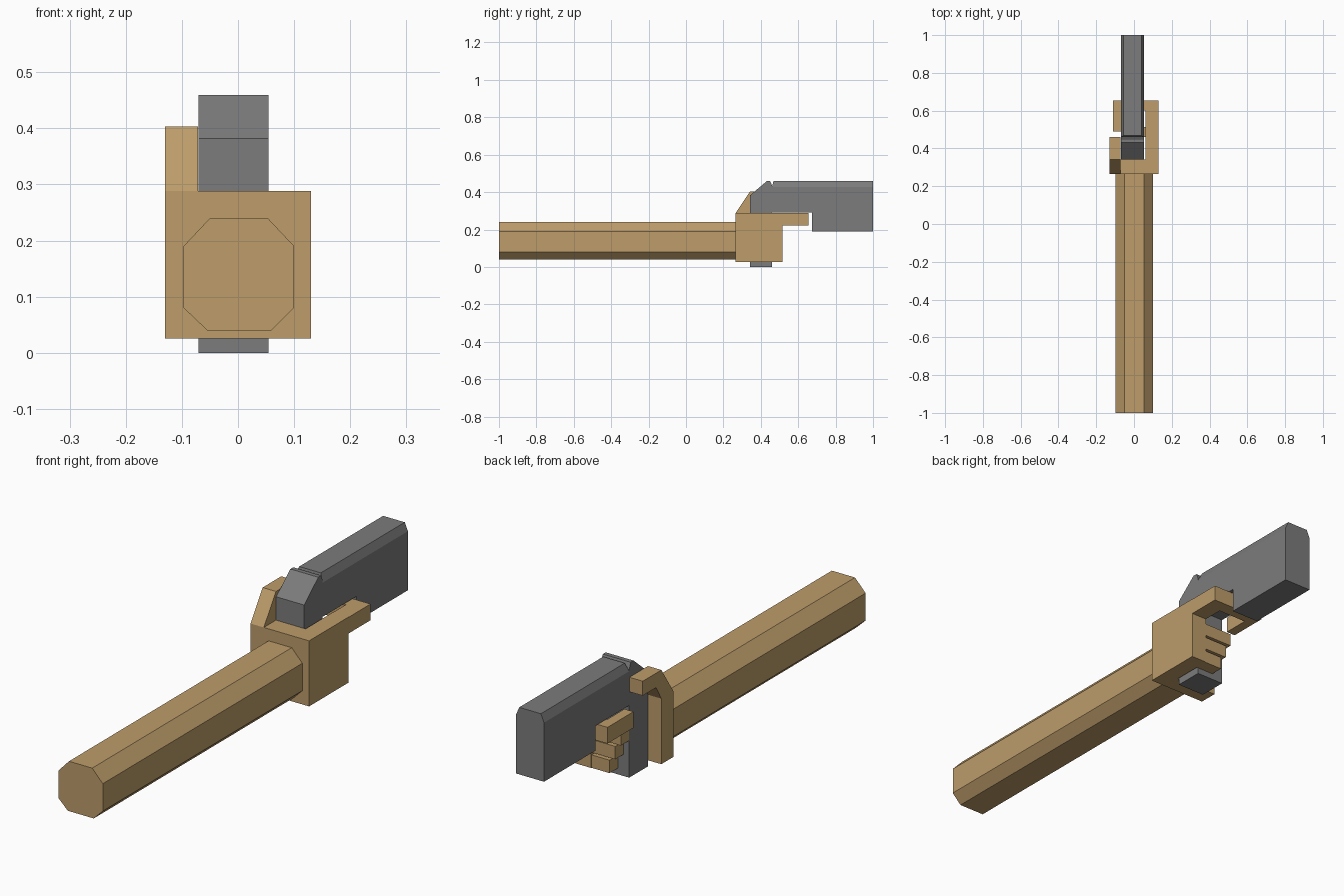
import bpy
import bmesh

cube = bpy.data.objects.get("Cube")
if cube:
    bpy.data.objects.remove(cube, do_unlink=True)


def make_material(name, color):
    mat = bpy.data.materials.new(name)
    mat.use_nodes = True
    mat.diffuse_color = color
    mat.node_tree.nodes["Principled BSDF"].inputs["Base Color"].default_value = color
    return mat


tan = make_material("tan_skin", (0.51, 0.335, 0.145, 1))
gray = make_material("gunmetal_gray", (0.2, 0.2, 0.2, 1))


def prism(name, mat, profile, axis, start, end, chamfer=None):
    """Extrude a profile along x (y, z points) or along y (x, z points)."""
    bm = bmesh.new()
    rings = []
    for d in (start, end):
        rings.append([bm.verts.new((d, a, b) if axis == "x" else (a, d, b))
                      for a, b in profile])
    bm.faces.new(rings[0])
    bm.faces.new(rings[1][::-1])
    for i in range(len(profile)):
        j = (i + 1) % len(profile)
        bm.faces.new((rings[0][j], rings[0][i], rings[1][i], rings[1][j]))
    if chamfer:
        chamfer(bm)
    bmesh.ops.recalc_face_normals(bm, faces=bm.faces)
    mesh = bpy.data.meshes.new(name)
    bm.to_mesh(mesh)
    bm.free()
    mesh.materials.append(mat)
    obj = bpy.data.objects.new(name, mesh)
    bpy.context.scene.collection.objects.link(obj)
    return obj


def box(name, mat, x, y, z):
    profile = [(y[0], z[0]), (y[1], z[0]), (y[1], z[1]), (y[0], z[1])]
    return prism(name, mat, profile, "x", x[0], x[1])


# Forearm: octagonal bar
prism("forearm", tan,
      [(-0.05, 0.24), (0.053, 0.24), (0.1, 0.19), (0.1, 0.08),
       (0.06, 0.04), (-0.055, 0.04), (-0.097, 0.08), (-0.097, 0.19)],
      "y", -1, 0.27)

# Palm: back of the hand plus the side wall next to the grip
prism("palm", tan,
      [(-0.13, 0.265), (0.13, 0.265), (0.13, 0.515), (0.06, 0.515),
       (0.06, 0.342), (-0.13, 0.342)], "x", 0, 0.1)
palm = bpy.data.objects["palm"]
for v in palm.data.vertices:
    height, x, y = v.co
    v.co = (x, y, 0.025 if height < 0.05 else 0.288)
palm.data.flip_normals()

# Thumb: bent over the side of the weapon
prism("thumb", tan,
      [(0.265, 0.288), (0.342, 0.403), (0.46, 0.403), (0.46, 0.345),
       (0.375, 0.345), (0.342, 0.288)], "x", -0.13, -0.071)

# Three lower fingers wrapped round the front of the grip
for i, (name, tip) in enumerate((("ring", -0.02), ("middle", -0.045), ("upper", -0.07))):
    low = 0.025 + i * 0.062
    box(name + "_finger", tan, (tip, 0.06), (0.46, 0.513), (low, low + 0.052))

# Index finger: side, front and tip
z_index = (0.222, 0.287)
box("index_side", tan, (0.06, 0.13), (0.515, 0.655), z_index)
box("index_front", tan, (-0.07, 0.06), (0.6, 0.655), z_index)
box("index_tip", tan, (-0.11, -0.07), (0.49, 0.655), z_index)

# Weapon: grip, rear block with sight notch, and long slide
LEFT, RIGHT = -0.07, 0.054
box("grip", gray, (LEFT, RIGHT), (0.342, 0.46), (0, 0.3))
prism("rear_block", gray,
      [(0.342, 0.29), (0.46, 0.29), (0.46, 0.435), (0.45, 0.459),
       (0.432, 0.459), (0.342, 0.382)], "x", LEFT, RIGHT)


def slope_top_edges(bm):
    edges = [e for e in bm.edges
             if all(v.co.z > 0.45 for v in e.verts)
             and abs(e.verts[0].co.y - e.verts[1].co.y) > 0.1]
    for e in edges:
        for v in e.verts:
            v.co.x += 0.014 if v.co.x < 0 else -0.014


prism("slide", gray,
      [(0.46, 0.29), (0.675, 0.29), (0.675, 0.19), (1, 0.19),
       (1, 0.427), (1, 0.459), (0.468, 0.459), (0.46, 0.427)],
      "x", LEFT, RIGHT, slope_top_edges)

# Split the warped slide ends into clean flat faces
slide = bpy.data.objects["slide"]
bm = bmesh.new()
bm.from_mesh(slide.data)
bmesh.ops.connect_verts_nonplanar(bm, angle_limit=0.01, faces=bm.faces)
bm.to_mesh(slide.data)
bm.free()
